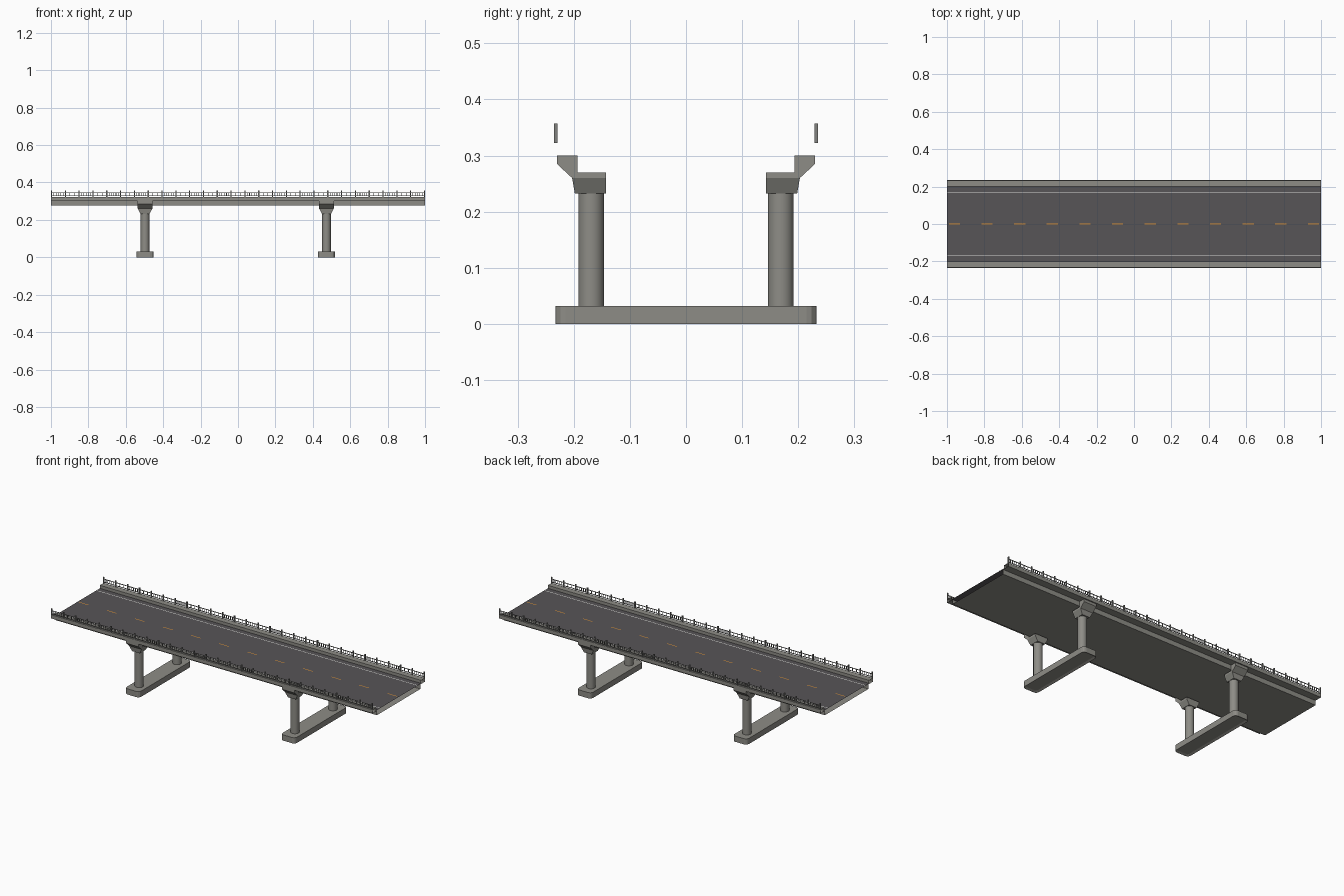
import bpy, bmesh, math

if "Cube" in bpy.data.objects:
    bpy.data.objects.remove(bpy.data.objects["Cube"])

def mat(name, c):
    m = bpy.data.materials.new(name)
    m.diffuse_color = (*c, 1)
    m.use_nodes = True
    m.node_tree.nodes["Principled BSDF"].inputs["Base Color"].default_value = m.diffuse_color
    return m

CONCRETE = mat("concrete grey", (0.27, 0.265, 0.24))
ASPHALT = mat("asphalt dark", (0.095, 0.09, 0.095))
METAL = mat("railing grey", (0.22, 0.22, 0.21))
WHITE = mat("line white", (0.8, 0.8, 0.78))
ORANGE = mat("line orange", (0.75, 0.3, 0.04))

def finish(bm, name, material, recalc=True):
    if recalc:
        bmesh.ops.recalc_face_normals(bm, faces=bm.faces)
    me = bpy.data.meshes.new(name)
    bm.to_mesh(me)
    bm.free()
    me.materials.append(material)
    ob = bpy.data.objects.new(name, me)
    bpy.context.collection.objects.link(ob)
    return ob

def add_box(bm, x0, x1, y0, y1, z0, z1):
    vs = bmesh.ops.create_cube(bm, size=1)["verts"]
    for v in vs:
        v.co = ((x0 + x1) / 2 + v.co.x * (x1 - x0),
                (y0 + y1) / 2 + v.co.y * (y1 - y0),
                (z0 + z1) / 2 + v.co.z * (z1 - z0))
    return vs

def add_plate(bm, x0, x1, y0, y1, z):
    bm.faces.new([bm.verts.new(p) for p in
                  ((x0, y0, z), (x1, y0, z), (x1, y1, z), (x0, y1, z))])

ROAD_Z, KERB_Z = 0.305, 0.322

# deck shell: open-ended profile swept along x
half = [(0.2, ROAD_Z), (0.2, KERB_Z), (0.234, KERB_Z), (0.234, 0.302),
        (0.193, 0.302), (0.193, 0.276)]
prof = half + [(-y, z) for y, z in reversed(half)]
bm = bmesh.new()
ends = [[bm.verts.new((x, y, z)) for y, z in prof] for x in (-1, 1)]
for i in range(len(prof) - 1):
    bm.faces.new((ends[0][i], ends[0][i + 1], ends[1][i + 1], ends[1][i]))
bmesh.ops.reverse_faces(bm, faces=[f for f in bm.faces])
bm.normal_update()
# the bottom face must look down
if min(bm.faces, key=lambda f: f.calc_center_median().z).normal.z > 0:
    bmesh.ops.reverse_faces(bm, faces=bm.faces[:])
finish(bm, "deck_shell", CONCRETE, False)

# road surface
bm = bmesh.new()
add_plate(bm, -1, 1, -0.2, 0.2, ROAD_Z)
finish(bm, "road_surface", ASPHALT, False)

# white edge lines and dashed orange centre line
bm = bmesh.new()
for s in (-1, 1):
    add_plate(bm, -1, 1, s * 0.167 - 0.002, s * 0.167 + 0.002, ROAD_Z + 0.0012)
finish(bm, "edge_lines", WHITE, False)
bm = bmesh.new()
for i in range(12):
    x = -0.96 + i * 0.1745
    add_plate(bm, x - 0.03, x + 0.03, -0.0025, 0.0025, ROAD_Z + 0.0012)
finish(bm, "centre_dashes", ORANGE, False)

# piers: footing, two columns, two stepped caps
cap = [(0.143, 0.232), (0.143, 0.26), (0.143, 0.27), (0.193, 0.27), (0.193, 0.30),
       (0.23, 0.30), (0.23, 0.285), (0.203, 0.26), (0.198, 0.232)]
for cx, side in ((-0.497, "left"), (0.473, "right")):
    # footing with rounded corners and recessed underside
    bm = bmesh.new()
    add_box(bm, cx - 0.045, cx + 0.045, -0.233, 0.233, 0, 0.032)
    up = [e for e in bm.edges if abs(e.verts[0].co.z - e.verts[1].co.z) > 0.01]
    bmesh.ops.bevel(bm, geom=up, offset=0.018, segments=3, profile=0.5, affect='EDGES')
    bm.normal_update()
    bottom = [f for f in bm.faces if f.normal.z < -0.9]
    bmesh.ops.inset_region(bm, faces=bottom, thickness=0.012)
    for v in {v for f in bottom for v in f.verts}:
        v.co.z = 0.005
    finish(bm, side + "_footing", CONCRETE)
    for s, tag in ((-1, "front"), (1, "back")):
        # round column
        bpy.ops.mesh.primitive_cylinder_add(vertices=24, radius=0.023, depth=0.206,
                                            location=(cx, s * 0.169, 0.133))
        ob = bpy.context.object
        ob.name = f"{side}_{tag}_column"
        ob.data.materials.append(CONCRETE)
        bpy.ops.object.shade_smooth_by_angle()
        # cap: profile extruded along x, narrowed at its foot
        bm = bmesh.new()
        rings = []
        for d in (-1, 1):
            rings.append([bm.verts.new((cx + d * (0.024 if z < 0.24 else 0.039), s * y, z))
                          for y, z in cap])
        n = len(cap)
        for r in rings:
            bm.faces.new([r[0], r[1], r[7], r[8]])
            bm.faces.new([r[i] for i in range(1, 8)])
        for i in range(n):
            j = (i + 1) % n
            bm.faces.new((rings[0][i], rings[0][j], rings[1][j], rings[1][i]))
        finish(bm, f"{side}_{tag}_cap", CONCRETE)

# railings: posts, two rails, balusters in every other bay
BAYS = 27
step = 1.994 / BAYS
for s, tag in ((-1, "front"), (1, "back")):
    y = s * 0.232
    bm = bmesh.new()
    for z in (0.3285, 0.3455):
        add_box(bm, -1, 1, y - 0.0015, y + 0.0015, z - 0.0015, z + 0.0015)
    for i in range(BAYS + 1):
        x = -0.997 + i * step
        add_box(bm, x - 0.003, x + 0.003, y - 0.003, y + 0.003, KERB_Z, 0.357)
        if i < BAYS:
            for k in range(1, 6):
                if i % 2 == 0 or k in (2, 4):
                    bx = x + step * k / 6
                    add_box(bm, bx - 0.0015, bx + 0.0015, y - 0.001, y + 0.001, 0.3285, 0.3455)
    finish(bm, tag + "_railing", METAL)
